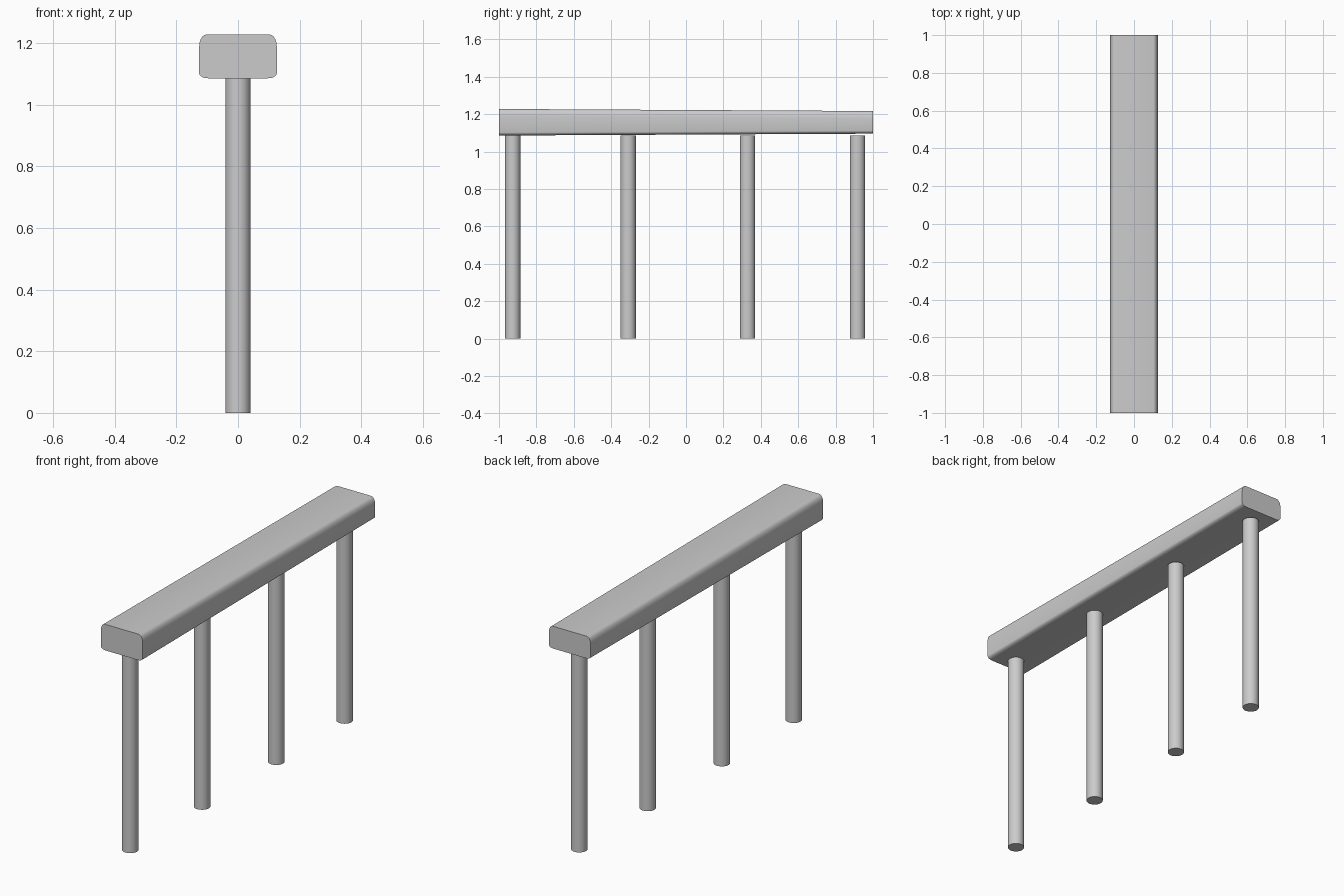
import bpy, bmesh, math

if "Cube" in bpy.data.objects:
    bpy.data.objects.remove(bpy.data.objects["Cube"])


def finish(name, bm, angle):
    bmesh.ops.recalc_face_normals(bm, faces=bm.faces)
    mesh = bpy.data.meshes.new(name)
    bm.to_mesh(mesh)
    bm.free()
    obj = bpy.data.objects.new(name, mesh)
    bpy.context.collection.objects.link(obj)
    bpy.ops.object.select_all(action='DESELECT')
    obj.select_set(True)
    bpy.context.view_layer.objects.active = obj
    bpy.ops.object.shade_smooth_by_angle(angle=math.radians(angle))
    return obj


def section(z0, z1, half=0.126, steps=5):
    """Rounded rectangle, with taller roundings at the top corners."""
    pts = []
    # x sign, corner z, radius in x, radius in z, start angle
    for sx, z, rx, rz, start in ((1, z0, 0.028, 0.016, -90), (1, z1, 0.023, 0.04, 0),
                                 (-1, z1, 0.023, 0.04, 90), (-1, z0, 0.028, 0.016, 180)):
        cx = sx * (half - rx)
        cz = z + rz if z == z0 else z - rz
        for i in range(steps + 1):
            a = math.radians(start + 90 * i / steps)
            pts.append((cx + rx * math.cos(a), cz + rz * math.sin(a)))
    return pts


# Handrail: rounded bar, slightly thinner toward the back
bm = bmesh.new()
front = [bm.verts.new((x, -1, z)) for x, z in section(1.086, 1.228)]
back = [bm.verts.new((x, 1, z)) for x, z in section(1.096, 1.217)]
n = len(front)
for i in range(n):
    j = (i + 1) % n
    bm.faces.new((front[i], front[j], back[j], back[i]))
bm.faces.new(front)
bm.faces.new(back)
finish("handrail", bm, 35)

# Four round posts, all of one height
for k, y in enumerate((-0.927, -0.309, 0.329, 0.917), 1):
    bm = bmesh.new()
    bmesh.ops.create_cone(bm, cap_ends=True, segments=32, radius1=0.041,
                          radius2=0.041, depth=1.086)
    bmesh.ops.translate(bm, verts=bm.verts, vec=(0, y, 0.543))
    finish(f"post_{k}", bm, 40)
